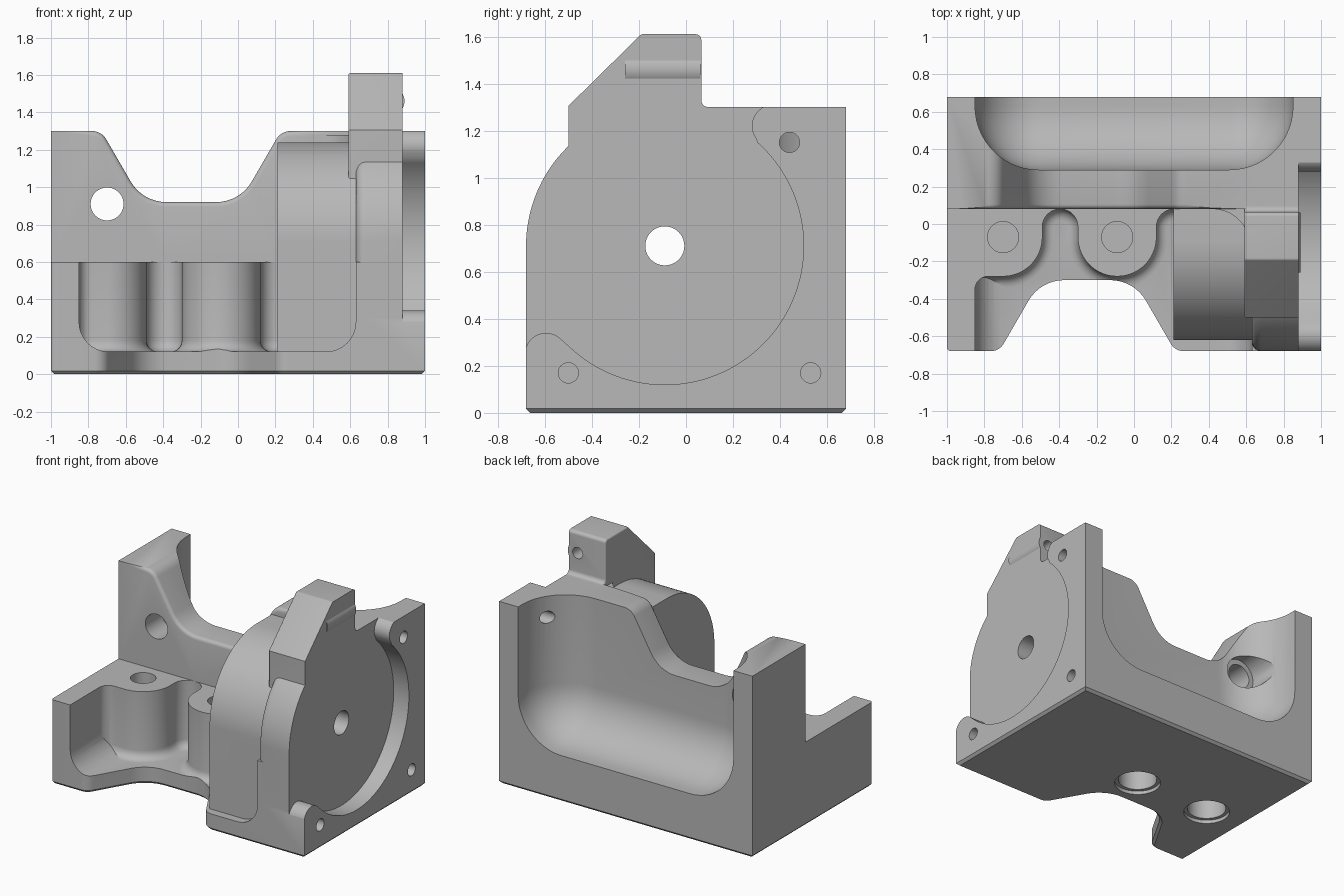
import bpy, bmesh, math
from mathutils import Vector

cube = bpy.data.objects.get("Cube")
if cube:
    bpy.data.objects.remove(cube, do_unlink=True)

grey = bpy.data.materials.new("plain_grey")
grey.use_nodes = True
COLOR = (0.48, 0.48, 0.48, 1)
grey.diffuse_color = COLOR
grey.node_tree.nodes["Principled BSDF"].inputs["Base Color"].default_value = COLOR
AX_Y, AX_Z = -0.09, 0.71          # main bore axis, running along x


def arc(cx, cy, r, a0, a1, n=24):
    """Points along a circular arc, angles in degrees."""
    angles = [math.radians(a0 + (a1 - a0) * i / n) for i in range(n + 1)]
    return [(cx + r * math.cos(a), cy + r * math.sin(a)) for a in angles]


def rounded(points, n=8):
    """Replace each corner (x, y, radius) with a tangent arc."""
    out = []
    for i, (x, y, r) in enumerate(points):
        p = Vector((x, y))
        if r == 0:
            out.append((x, y))
            continue
        u = (Vector(points[i - 1][:2]) - p).normalized()
        v = (Vector(points[(i + 1) % len(points)][:2]) - p).normalized()
        half = u.angle(v) / 2
        mid = p + (u + v).normalized() * (r / math.sin(half))
        a, b = p + u * (r / math.tan(half)) - mid, p + v * (r / math.tan(half)) - mid
        turn = math.atan2(a.x * b.y - a.y * b.x, a.dot(b))
        start = math.atan2(a.y, a.x)
        for k in range(n + 1):
            t = start + turn * k / n
            out.append((mid.x + r * math.cos(t), mid.y + r * math.sin(t)))
    return out


def prism(name, points, axis, lo, hi, bevel=0, cap="lo", segs=5, keep=None):
    """Extrude a profile along an axis, optionally rounding one cap's edges."""
    place = {"x": lambda a, b, h: (h, a, b),
             "y": lambda a, b, h: (a, h, b),
             "z": lambda a, b, h: (a, b, h)}[axis]
    bm = bmesh.new()
    rings = {"lo": [bm.verts.new(place(a, b, lo)) for a, b in points],
             "hi": [bm.verts.new(place(a, b, hi)) for a, b in points]}
    bm.faces.new(rings["lo"])
    bm.faces.new(rings["hi"])
    count = len(points)
    for i in range(count):
        j = (i + 1) % count
        bm.faces.new((rings["lo"][i], rings["lo"][j], rings["hi"][j], rings["hi"][i]))
    bmesh.ops.recalc_face_normals(bm, faces=bm.faces)
    if bevel:
        ring = set(rings[cap])
        edges = [e for e in bm.edges if set(e.verts) <= ring
                 and (keep is None or all(keep(v.co) for v in e.verts))]
        bmesh.ops.bevel(bm, geom=edges, offset=bevel, segments=segs, profile=0.5,
                        affect="EDGES", clamp_overlap=False)
    return finish(name, bm)


def finish(name, bm):
    mesh = bpy.data.meshes.new(name)
    bm.to_mesh(mesh)
    bm.free()
    mesh.materials.append(grey)
    obj = bpy.data.objects.new(name, mesh)
    bpy.context.collection.objects.link(obj)
    return obj


def rod(name, a, b, r, axis, lo, hi):
    return prism(name, arc(a, b, r, 0, 360, 40)[:-1], axis, lo, hi)


def combine(target, tool, operation):
    """Apply a boolean and discard the tool."""
    mod = target.modifiers.new(operation, "BOOLEAN")
    mod.operation, mod.object, mod.solver = operation, tool, "EXACT"
    bpy.context.view_layer.objects.active = target
    bpy.ops.object.modifier_apply(modifier=mod.name)
    bpy.data.objects.remove(tool, do_unlink=True)


# Base block with a sloped notch in its front edge
base = prism("bracket_body", rounded([
    (-1, 0.68, 0), (-1, -0.68, 0.02), (-0.72, -0.68, 0.08), (-0.5, -0.3, 0.22),
    (0, -0.3, 0.22), (0.22, -0.68, 0.08), (1, -0.68, 0), (1, 0.68, 0)]),
    "z", 0, 0.6, 0.018, "lo", 1)

# Front pocket wrapping around the two screw bosses
outline = [(-0.85, -1)] + arc(-0.78, -0.35, 0.07, 180, 90, 8)
outline += arc(-0.7, -0.07, 0.21, -90, 0, 16)
outline += arc(-0.395, -0.015, 0.095, 180, 0, 16)
outline += arc(-0.09, -0.07, 0.21, 180, 360, 28)
outline += arc(0.215, -0.015, 0.095, 180, 0, 16)
outline += [(0.31, -0.2), (0.63, -0.2), (0.63, -1)]
pocket = prism("front_pocket", outline, "z", 0.12, 0.9, 0.06)
combine(pocket, prism("pocket_limit", rounded([
    (-0.85, 1.2, 0), (-0.85, 0.12, 0.16), (0.63, 0.12, 0.16), (0.63, 1.2, 0)]),
    "y", -1.2, 0.5), "INTERSECT")
combine(base, pocket, "DIFFERENCE")

# Rear wall with a dipped top
wall = prism("rear_wall", rounded([
    (-1, 0.3, 0), (1, 0.3, 0), (1, 1.3, 0), (0.23, 1.3, 0.09), (0.01, 0.92, 0.22),
    (-0.51, 0.92, 0.22), (-0.73, 1.3, 0.09), (-1, 1.3, 0)]),
    "y", 0.08, 0.68, 0.025, "lo", 4,
    lambda c: abs(c.x) < 0.8 and c.z > 0.5)
combine(base, wall, "UNION")

# Round housing and the larger end flange
for name, r, bottom, lo, hi, back, bev in (
        ("housing", 0.53, 0.08, 0.21, 0.75, 0.15, 0),
        ("end_flange", 0.59, 0.3, 0.63, 1, 0.2, 0.05)):
    shape = [(back, bottom), (back, AX_Z + r)]
    shape += arc(AX_Y, AX_Z, r, 90, 180, 36) + [(AX_Y - r, bottom)]
    combine(base, prism(name, shape, "x", lo, hi, bev), "UNION")

# Curved web between the wall and the flange
combine(base, prism("corner_web", [(0.42, 0.1)] + arc(0.42, -0.12, 0.2, 90, 0, 10)
                    + [(0.7, -0.12), (0.7, 0.1)], "z", 1.0, 1.28), "UNION")

# Tower on top of the flange
combine(base, prism("tower", rounded([
    (-0.5, 1.0, 0), (-0.5, 1.305, 0), (-0.19, 1.61, 0.02), (0.065, 1.61, 0.025),
    (0.065, 1.3, 0.03), (0.12, 1.3, 0), (0.12, 1.0, 0)]),
    "x", 0.59, 0.95, 0.012, "lo", 3), "UNION")

# Rear pocket with large rounded inner corners
bm = bmesh.new()
bmesh.ops.create_cube(bm, size=1)
for v in bm.verts:
    v.co = (v.co.x * 1.7, 0.29 if v.co.y < 0 else 1.6, 0.33 if v.co.z < 0 else 2.6)
bmesh.ops.bevel(bm, geom=bm.edges[:], offset=0.34, segments=14, profile=0.5,
                affect="EDGES", clamp_overlap=True)
combine(base, finish("rear_pocket", bm), "DIFFERENCE")

# End recess, open to the upper front, leaving lobes around two screw holes
recess = arc(AX_Y, AX_Z, 0.59, 227, 408, 64)
recess += arc(0.37, 1.22, 0.09, 215, 90, 12) + [(0.37, 2), (-1, 2), (-1, 0.25)]
recess += arc(-0.595, 0.25, 0.09, 180, 50, 12)
combine(base, prism("end_recess", recess, "x", 0.88, 1.3), "DIFFERENCE")

# Clamp screw barrel in the tower
combine(base, rod("clamp_barrel", 0.81, 1.46, 0.08, "y", -0.26, 0.062), "UNION")

# Holes: main bore, clamp, wall, end screws, and boss holes with wide undersides
holes = [(AX_Y, AX_Z, 0.083, "x", 0, 1.2), (0.81, 1.46, 0.04, "y", -0.2, 0.3),
         (-0.7, 0.91, 0.088, "y", 0, 0.6), (-0.7, 0.91, 0.125, "y", 0.27, 0.8)]
holes += [(y, z, 0.043, "x", 0.75, 1.2)
          for y, z in ((-0.5, 0.17), (0.53, 0.17), (0.44, 1.15))]
for x in (-0.7, -0.09):
    holes += [(x, -0.07, 0.083, "z", 0.45, 0.8), (x, -0.07, 0.13, "z", -0.2, 0.32),
              (x, -0.07, 0.155, "z", -0.2, 0.025)]
for spec in holes:
    combine(base, rod("hole", *spec), "DIFFERENCE")

# Smooth the rounded surfaces and keep the edges crisp
bpy.ops.object.select_all(action="DESELECT")
base.select_set(True)
bpy.context.view_layer.objects.active = base
bpy.ops.object.shade_smooth_by_angle(angle=math.radians(25))
